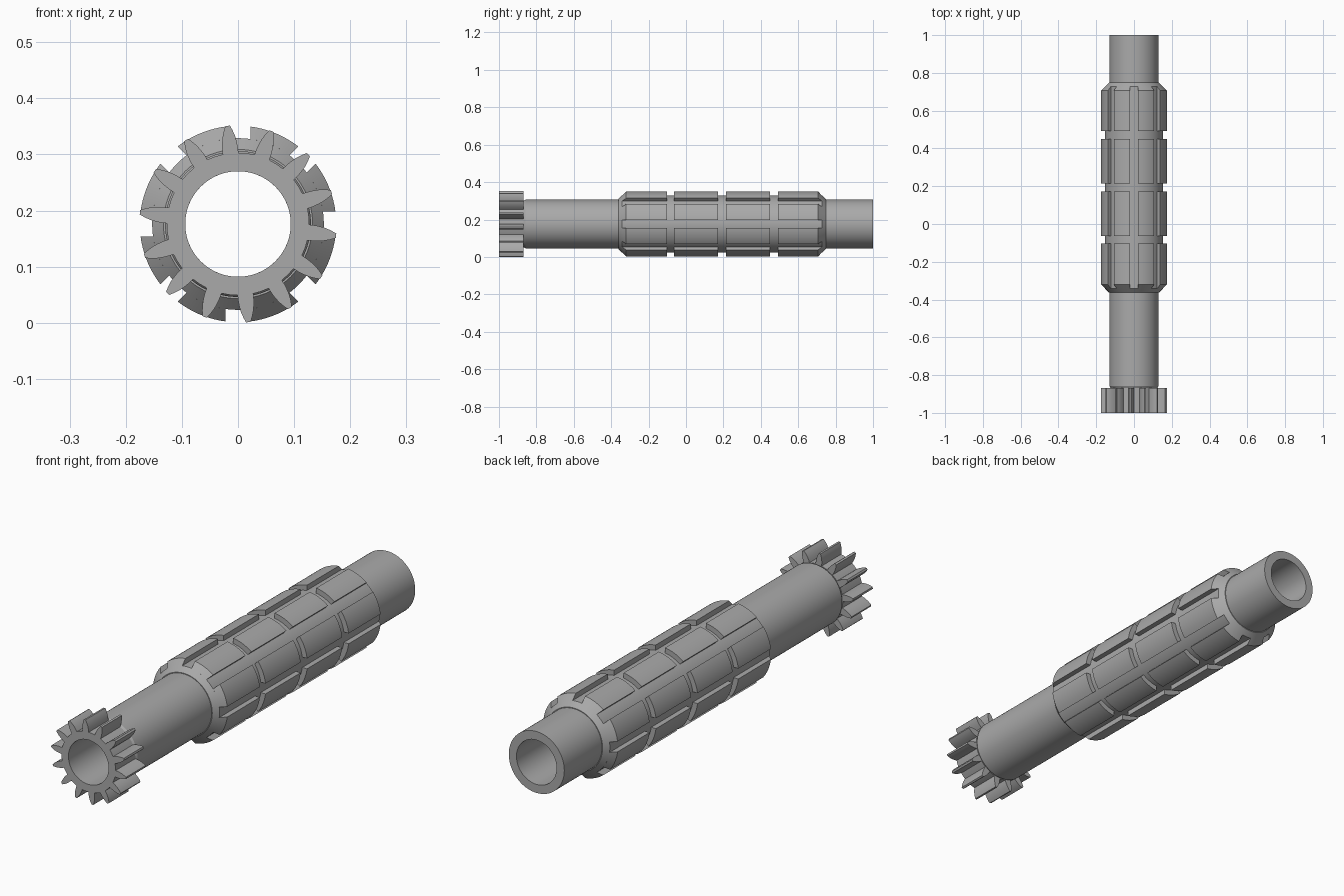
import bpy, bmesh
from math import sin, cos, asin, pi

cube = bpy.data.objects.get("Cube")
if cube:
    bpy.data.objects.remove(cube)

AXIS_Z = 0.176
BORE, SHAFT, FLOOR, OUTER = 0.094, 0.13, 0.153, 0.175
SLOT_HALF = 0.022
SLOTS, TEETH = 8, 14

steel = bpy.data.materials.new("grey steel")
steel.use_nodes = True
GREY = (0.4, 0.4, 0.4, 1)
steel.diffuse_color = GREY
steel.node_tree.nodes["Principled BSDF"].inputs["Base Color"].default_value = GREY


def point(y, r, a):
    return (r * cos(a), y, AXIS_Z + r * sin(a))


def finish(name, bm):
    bmesh.ops.recalc_face_normals(bm, faces=bm.faces)
    mesh = bpy.data.meshes.new(name)
    bm.to_mesh(mesh)
    bm.free()
    mesh.materials.append(steel)
    obj = bpy.data.objects.new(name, mesh)
    bpy.context.collection.objects.link(obj)
    bpy.ops.object.select_all(action="DESELECT")
    obj.select_set(True)
    bpy.context.view_layer.objects.active = obj
    bpy.ops.object.shade_smooth_by_angle(angle=pi / 6)
    return obj


def skin(bm, rings, closed):
    """Join equal closed loops of vertices with quads."""
    count = len(rings)
    for i in range(count if closed else count - 1):
        a, b = rings[i], rings[(i + 1) % count]
        for j in range(len(a)):
            k = (j + 1) % len(a)
            bm.faces.new((a[j], a[k], b[k], b[j]))


# Hollow shaft with the thicker grooved core
profile = [(-0.868, BORE), (-0.868, 0.124), (-0.858, SHAFT), (-0.362, SHAFT),
           (-0.362, 0.133), (-0.342, FLOOR), (0.728, FLOOR), (0.748, 0.133),
           (0.748, SHAFT), (1.0, SHAFT), (1.0, BORE)]
bm = bmesh.new()
STEPS = 96
skin(bm, [[bm.verts.new(point(y, r, 2 * pi * s / STEPS)) for y, r in profile]
          for s in range(STEPS)], True)
finish("hollow_shaft", bm)

# Raised pads between the lengthwise slots and the ring grooves
SUNK = FLOOR - 0.005
grooves = [(-0.102, -0.064), (0.171, 0.214), (0.449, 0.492)]
starts = [None] + [g[1] for g in grooves]
ends = [g[0] for g in grooves] + [None]
bm = bmesh.new()
for start, end in zip(starts, ends):
    front = [(start, SUNK), (start, OUTER)] if start is not None else \
        [(-0.335, SUNK), (-0.342, FLOOR), (-0.32, OUTER)]
    back = [(end, OUTER), (end, SUNK)] if end is not None else \
        [(0.706, OUTER), (0.728, FLOOR), (0.721, SUNK)]
    section = front + back
    for n in range(SLOTS):
        rings = []
        for s in range(13):
            ring = []
            for y, r in section:
                edge = asin(SLOT_HALF / r)
                span = 2 * pi / SLOTS - 2 * edge
                a = 2 * pi * n / SLOTS + edge + span * s / 12
                ring.append(bm.verts.new(point(y, r, a)))
            rings.append(ring)
        skin(bm, rings, False)
        bm.faces.new(rings[0])
        bm.faces.new(rings[-1])
finish("raised_pads", bm)

# Pinion gear with curved tooth flanks
flank = [(0.127, 0.014), (0.137, 0.014), (0.147, 0.013),
         (0.157, 0.0112), (0.167, 0.008), (0.176, 0.004)]
outline = []
for t in range(TEETH):
    middle = pi * 96 / 180 + 2 * pi * t / TEETH
    outline += [(r, middle - asin(w / r)) for r, w in flank]
    outline += [(r, middle + asin(w / r)) for r, w in reversed(flank)]
    outline.append((flank[0][0], middle + pi / TEETH))
first = outline[0][1]
total = len(outline)
bm = bmesh.new()
loops = []
for y, inner in ((-1.0, True), (-1.0, False), (-0.868, False), (-0.868, True)):
    loops.append([bm.verts.new(point(y, BORE, first + 2 * pi * i / total) if inner
                               else point(y, r, a))
                  for i, (r, a) in enumerate(outline)])
# Each tooth face is one cap; the annulus below it joins the bore
skin(bm, [loops[1], loops[2]], False)
skin(bm, [loops[3], loops[0]], False)
size = len(flank)
per = 2 * size + 1
for outer, inner in ((loops[1], loops[0]), (loops[2], loops[3])):
    for t in range(TEETH):
        o = t * per
        for j in range(size - 1):
            bm.faces.new((outer[o + j], outer[o + j + 1],
                          outer[o + 2 * size - 2 - j], outer[o + 2 * size - 1 - j]))
        root = [outer[o], outer[o + 2 * size - 1], outer[o + per - 1],
                outer[(o + per) % total]]
        bore = [inner[(o + j) % total] for j in range(per + 1)]
        bm.faces.new(root + bore[::-1])
finish("pinion_gear", bm)
